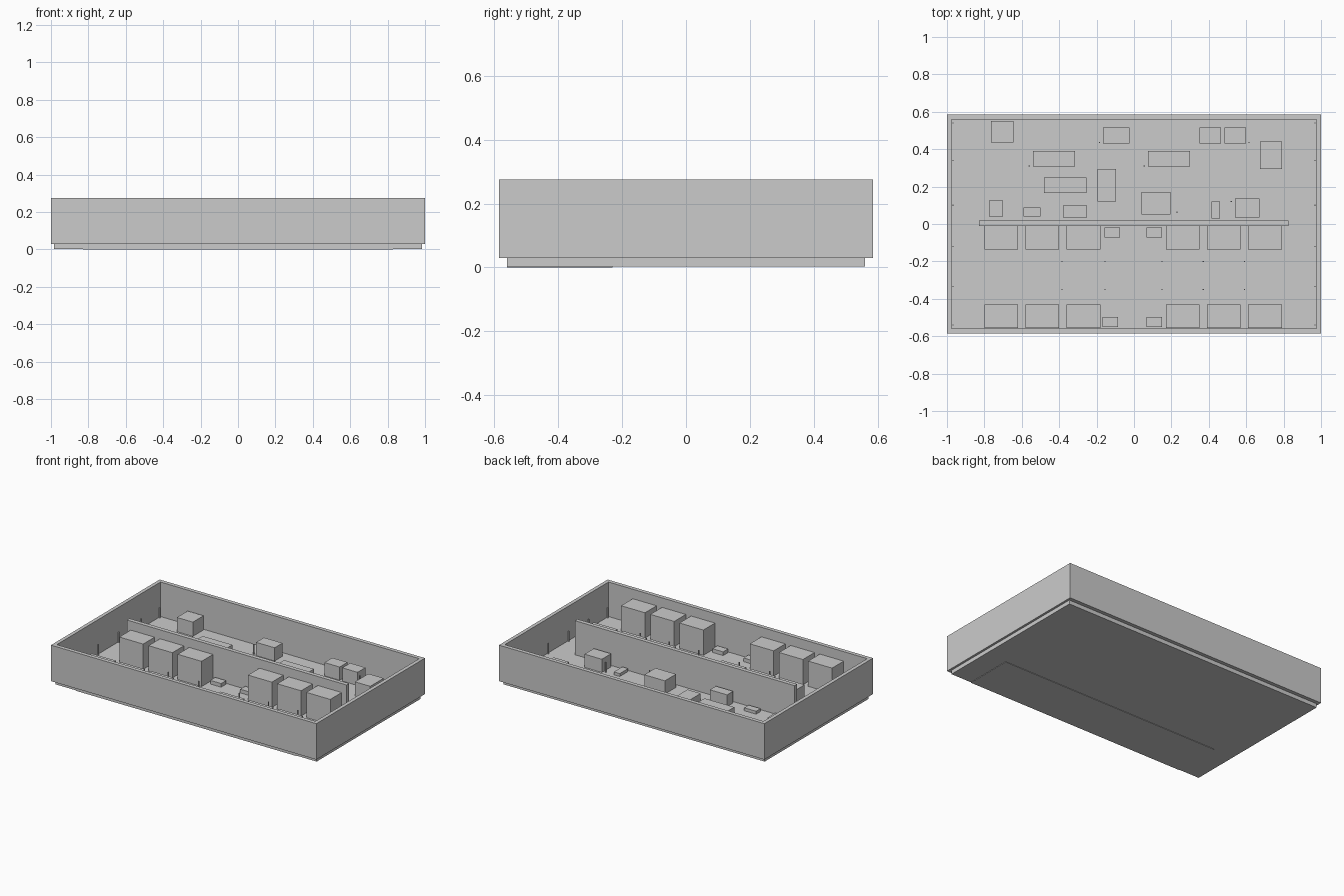
import bpy, bmesh
from mathutils import Matrix, Vector


def add_box(bm, x0, x1, y0, y1, z0, z1):
    size = Vector((x1 - x0, y1 - y0, z1 - z0))
    mid = Vector((x0 + x1, y0 + y1, z0 + z1)) / 2
    bmesh.ops.create_cube(bm, size=1, matrix=Matrix.Translation(mid) @ Matrix.Diagonal((*size, 1)))


def finish(bm, name):
    mesh = bpy.data.meshes.new(name)
    bm.to_mesh(mesh)
    bm.free()
    obj = bpy.data.objects.new(name, mesh)
    bpy.context.collection.objects.link(obj)
    return obj


def boxes(name, items):
    bm = bmesh.new()
    for it in items:
        add_box(bm, *it)
    return finish(bm, name)


FLOOR = 0.04
TOP = 0.275


# Outer wall: one rectangular ring, extruded upward
def ring(name, ox, oy, ix, iy, z0, z1):
    bm = bmesh.new()
    loops = []
    for hx, hy, z in ((ox, oy, z0), (ox, oy, z1), (ix, iy, z1), (ix, iy, z0)):
        loops.append([bm.verts.new((sx * hx, sy * hy, z))
                      for sx, sy in ((-1, -1), (1, -1), (1, 1), (-1, 1))])
    for k in range(4):
        a, b = loops[k], loops[(k + 1) % 4]
        for i in range(4):
            j = (i + 1) % 4
            bm.faces.new((a[i], a[j], b[j], b[i]))
    return finish(bm, name)


ring("outer_wall", 1.0, 0.585, 0.975, 0.558, 0.03, TOP)

# Base slab with thin raised panel underneath
boxes("floor_slab", [(-0.985, 0.985, -0.56, 0.56, 0.003, 0.03),
                     (-0.975, 0.975, -0.558, 0.558, 0.03, FLOOR)])
boxes("underside_panel", [(-0.83, 0.83, -0.56, -0.23, 0.0, 0.01)])

# Long wall splitting the two halves
boxes("divider_wall", [(-0.83, 0.825, -0.01, 0.018, FLOOR - 0.005, 0.272)])

# Two rows of tall blocks with small blocks in the central gap
tall, small = [], []
for y0, y1 in ((-0.135, -0.012), (-0.555, -0.43)):
    for x in (-0.80, -0.58, -0.36, 0.17, 0.39, 0.61):
        tall.append((x, x + 0.18, y0, y1, FLOOR, 0.212))
for y0, x_left in ((-0.073, -0.158), (-0.55, -0.168)):
    for x in (x_left, 0.068):
        small.append((x, x + 0.082, y0, y0 + 0.053, FLOOR, 0.065))
boxes("tall_blocks", tall)
boxes("small_blocks", small)

# Scattered blocks in the rear half: x0, x1, y0, y1, top height
rear_blocks = [
    (-0.765, -0.645, 0.435, 0.55, 0.137),
    (-0.165, -0.025, 0.43, 0.515, 0.13),
    (0.35, 0.465, 0.43, 0.515, 0.13),
    (0.485, 0.60, 0.43, 0.515, 0.13),
    (0.675, 0.79, 0.295, 0.44, 0.137),
    (0.04, 0.195, 0.05, 0.17, 0.13),
    (0.54, 0.67, 0.035, 0.135, 0.13),
    (-0.38, -0.25, 0.035, 0.10, 0.12),
]
low_slabs = [
    (-0.54, -0.315, 0.308, 0.39, 0.088),
    (0.075, 0.30, 0.308, 0.39, 0.088),
    (-0.48, -0.255, 0.165, 0.248, 0.088),
    (-0.195, -0.095, 0.12, 0.295, 0.088),
    (-0.775, -0.70, 0.04, 0.125, 0.06),
    (-0.59, -0.50, 0.04, 0.088, 0.06),
    (0.415, 0.46, 0.03, 0.12, 0.06),
]
for name, items in (("rear_blocks", rear_blocks), ("low_slabs", low_slabs)):
    boxes(name, [(a, b, c, d, FLOOR, h) for a, b, c, d, h in items])

# Thin upright posts along both side walls and between the blocks
posts = [(sx * 0.968, y) for sx in (-1, 1) for y in (-0.54, -0.335, -0.12, 0.10, 0.34, 0.54)]
posts += [(x, y) for y in (-0.20, -0.35) for x in (-0.385, -0.155, 0.15, 0.37, 0.59)]
posts += [(0.23, 0.063), (-0.56, 0.31), (-0.185, 0.435), (0.615, 0.435), (0.055, 0.31), (0.52, 0.12)]
r = 0.003
boxes("thin_posts", [(x - r, x + r, y - r, y + r, FLOOR, 0.11) for x, y in posts])
